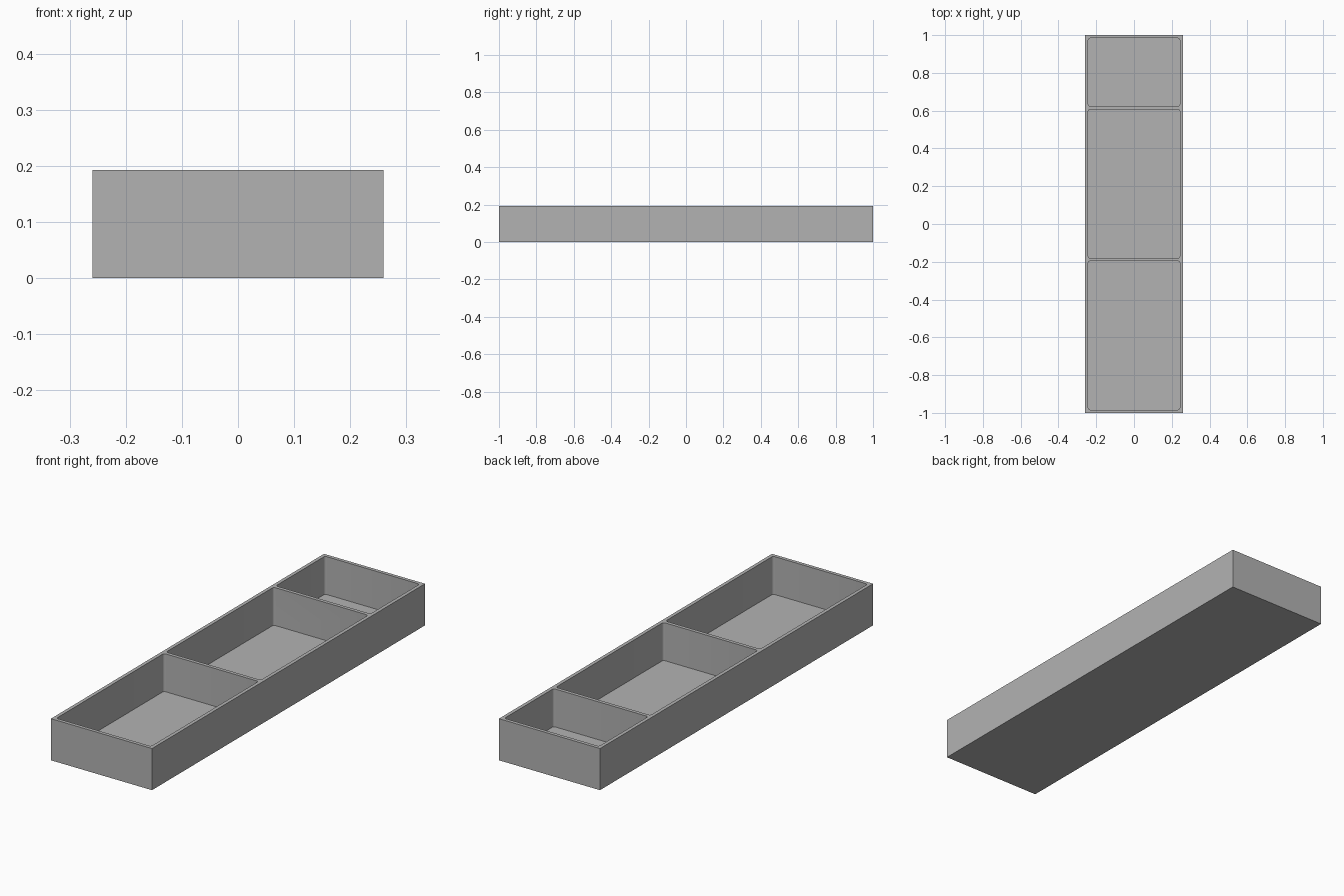
import bpy
import bmesh
from mathutils import Matrix

WIDTH, LENGTH, HEIGHT = 0.518, 2.0, 0.193
WALL, FLOOR, CORNER = 0.0165, 0.0175, 0.01
SHORT_POCKET = 0.36

if "Cube" in bpy.data.objects:
    bpy.data.objects.remove(bpy.data.objects["Cube"], do_unlink=True)

grey = bpy.data.materials.new("plain grey")
grey.use_nodes = True
colour = (0.45, 0.45, 0.45, 1)
grey.diffuse_color = colour
grey.node_tree.nodes["Principled BSDF"].inputs["Base Color"].default_value = colour


def box(name, size, centre, corner=0):
    """Box with optionally rounded vertical edges."""
    bm = bmesh.new()
    bmesh.ops.create_cube(bm, size=1, matrix=Matrix.Translation(centre) @ Matrix.Diagonal((*size, 1)))
    if corner:
        upright = [e for e in bm.edges if abs(e.verts[0].co.z - e.verts[1].co.z) > 0.01]
        bmesh.ops.bevel(bm, geom=upright, offset=corner, segments=4, profile=0.5, affect='EDGES')
    mesh = bpy.data.meshes.new(name)
    bm.to_mesh(mesh)
    bm.free()
    mesh.materials.append(grey)
    obj = bpy.data.objects.new(name, mesh)
    bpy.context.collection.objects.link(obj)
    return obj


# Solid outer block
tray = box("divided_tray", (WIDTH, LENGTH, HEIGHT), (0, 0, HEIGHT / 2))

# Three pockets from the back: one short, two equal long ones
long_pocket = (LENGTH - 4 * WALL - SHORT_POCKET) / 2
back = LENGTH / 2 - WALL
cutters = []
for i, length in enumerate((SHORT_POCKET, long_pocket, long_pocket)):
    cutter = box(f"pocket_cutter_{i + 1}", (WIDTH - 2 * WALL, length, HEIGHT),
                 (0, back - length / 2, FLOOR + HEIGHT / 2), CORNER)
    cutter.hide_render = True
    cut = tray.modifiers.new(cutter.name, 'BOOLEAN')
    cut.operation, cut.solver, cut.object = 'DIFFERENCE', 'EXACT', cutter
    cutters.append(cutter)
    back -= length + WALL

# Apply the cuts, then drop the cutters
bpy.context.view_layer.objects.active = tray
for modifier in list(tray.modifiers):
    bpy.ops.object.modifier_apply(modifier=modifier.name)
for cutter in cutters:
    bpy.data.objects.remove(cutter, do_unlink=True)

# Smooth only the rounded pocket corners
bpy.ops.object.select_all(action='DESELECT')
tray.select_set(True)
bpy.ops.object.shade_smooth_by_angle()
